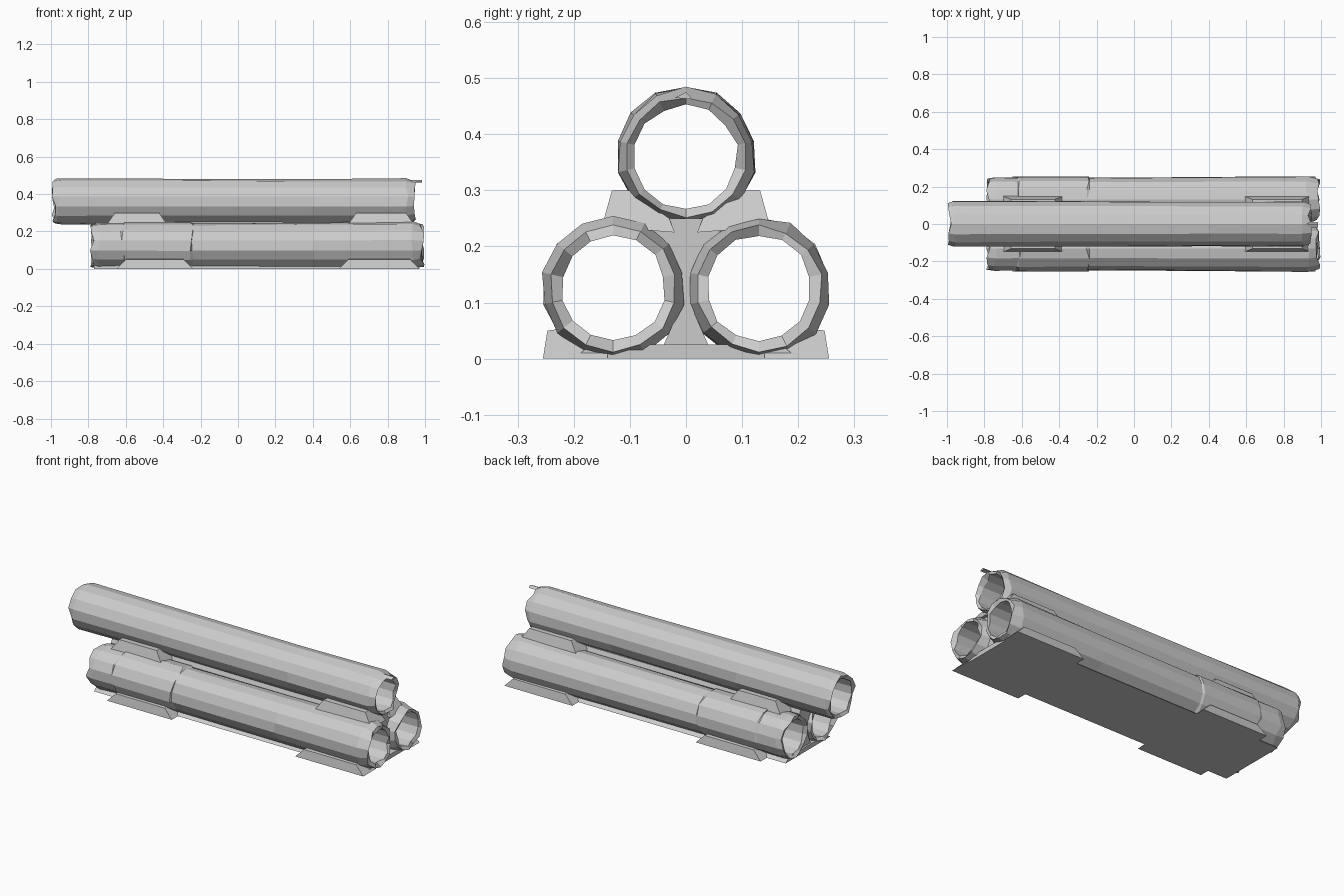
import bpy, bmesh, math, random

if "Cube" in bpy.data.objects:
    bpy.data.objects.remove(bpy.data.objects["Cube"])

random.seed(4)
grey = bpy.data.materials.new("pipe grey")
grey.diffuse_color = (0.6, 0.6, 0.6, 1)
grey.use_nodes = True
grey.node_tree.nodes["Principled BSDF"].inputs["Base Color"].default_value = grey.diffuse_color


def finish(name, bm):
    bmesh.ops.recalc_face_normals(bm, faces=bm.faces)
    mesh = bpy.data.meshes.new(name)
    bm.to_mesh(mesh)
    bm.free()
    mesh.materials.append(grey)
    ob = bpy.data.objects.new(name, mesh)
    bpy.context.collection.objects.link(ob)
    return ob


def pipe(name, y, z, profile, sides=14, ragged=0.012):
    """Hollow pipe along x: a closed (x, radius) profile turned around its axis."""
    bm = bmesh.new()
    rings = []
    for x, r in profile:
        ring = []
        for i in range(sides):
            a = 2 * math.pi * (i + 0.5) / sides
            rr = r + random.uniform(-0.003, 0.003)
            ring.append(bm.verts.new((x + random.uniform(-ragged, ragged),
                                      y + rr * math.cos(a),
                                      max(0.002, z + rr * math.sin(a)))))
        rings.append(ring)
    for k, ring in enumerate(rings):
        nxt = rings[(k + 1) % len(rings)]
        for i in range(sides):
            j = (i + 1) % sides
            bm.faces.new((ring[i], ring[j], nxt[j], nxt[i]))
    return finish(name, bm)


def prism(name, outline, x0, x1, slant=0.0):
    """Solid bar along x with a (y, z) outline; slant shortens its raised edges."""
    bm = bmesh.new()
    ends = []
    zlow = min(p[1] for p in outline)
    for x, s in ((x0, 1), (x1, -1)):
        ends.append([bm.verts.new((x + s * slant * (z - zlow), y, z)) for y, z in outline])
    a, b = ends
    n = len(outline)
    bm.faces.new(a)
    bm.faces.new(b)
    for i in range(n):
        j = (i + 1) % n
        bm.faces.new((a[i], a[j], b[j], b[i]))
    return finish(name, bm)


# upper pipe, longer to the left
pipe("upper_pipe", 0, 0.36,
     [(-0.985, 0.116), (-0.96, 0.124), (-0.4, 0.123), (0.4, 0.12), (0.9, 0.122),
      (0.94, 0.106), (0.93, 0.092), (-0.975, 0.098)])

# lower pair of pipes with a slightly wider collar on the left
for name, y in (("front_lower_pipe", -0.13), ("back_lower_pipe", 0.13)):
    pipe(name, y, 0.125,
         [(-0.78, 0.115), (-0.74, 0.122), (-0.62, 0.120), (-0.61, 0.126), (-0.25, 0.125),
          (-0.24, 0.119), (0.4, 0.122), (0.93, 0.127), (0.985, 0.112),
          (0.975, 0.094), (-0.77, 0.098)])

# flat base joining the lower pipes, and the web standing between them
prism("base_plate", [(-0.2, 0), (0.2, 0), (0.17, 0.025), (-0.17, 0.025)], -0.77, 0.96)
prism("lower_web", [(-0.05, 0.002), (0.05, 0.002), (0.015, 0.08), (0.012, 0.15),
                    (0.06, 0.225), (0.05, 0.25), (-0.05, 0.25), (-0.06, 0.225),
                    (-0.012, 0.15), (-0.015, 0.08)], -0.76, 0.93)

# foot wedges under the lower pipes and saddle wedges under the upper pipe
for side, s in (("front", -1), ("back", 1)):
    for end, x0, x1 in (("left", -0.65, -0.24), ("right", 0.54, 0.97)):
        prism(f"{side}_{end}_foot",
              [(s * 0.14, 0), (s * 0.255, 0), (s * 0.247, 0.05), (s * 0.21, 0.055),
               (s * 0.14, 0.02)], x0, x1, 1.0)
    for end, x0, x1 in (("left", -0.71, -0.37), ("right", 0.58, 0.95)):
        prism(f"{side}_{end}_saddle",
              [(s * 0.02, 0.225), (s * 0.15, 0.235), (s * 0.132, 0.3),
               (s * 0.10, 0.3), (s * 0.03, 0.25)], x0, x1, 0.7)

# small sliver on the right lip of the upper pipe
prism("lip_sliver", [(-0.02, 0.465), (0.012, 0.462), (0, 0.475)], 0.88, 0.985)
